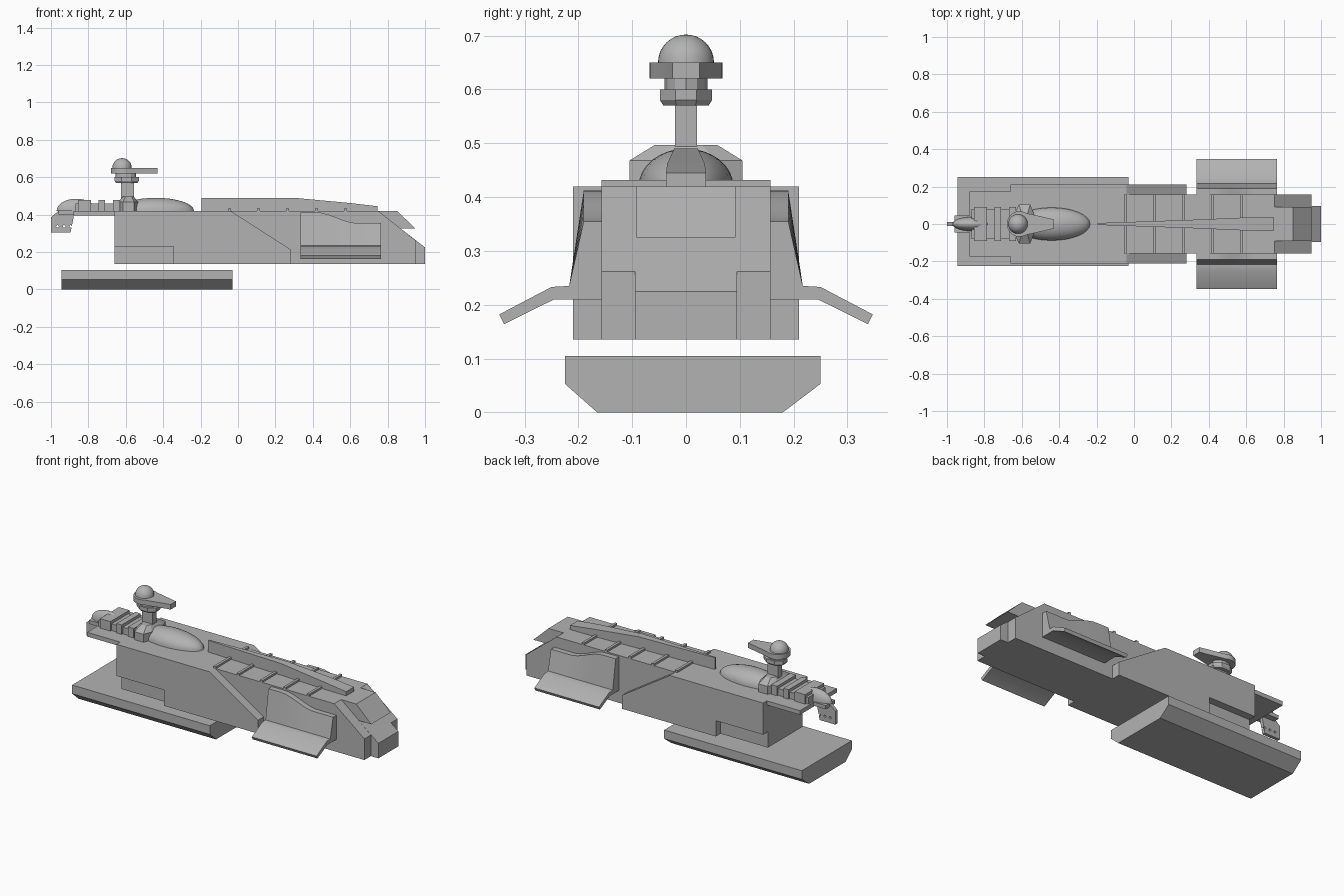
import bpy, bmesh
from math import sin, cos, pi, radians
from mathutils import Vector, Matrix

cube = bpy.data.objects.get("Cube")
if cube:
    bpy.data.objects.remove(cube, do_unlink=True)

grey = bpy.data.materials.new("hull_grey")
grey.use_nodes = True
tone = (0.45, 0.45, 0.45, 1)
grey.diffuse_color = tone
grey.node_tree.nodes["Principled BSDF"].inputs["Base Color"].default_value = tone


def finish(name, bm, smooth=False):
    bmesh.ops.recalc_face_normals(bm, faces=bm.faces)
    mesh = bpy.data.meshes.new(name)
    bm.to_mesh(mesh)
    bm.free()
    mesh.materials.append(grey)
    obj = bpy.data.objects.new(name, mesh)
    bpy.context.collection.objects.link(obj)
    if smooth:
        bpy.ops.object.select_all(action='DESELECT')
        obj.select_set(True)
        bpy.context.view_layer.objects.active = obj
        bpy.ops.object.shade_smooth_by_angle(angle=radians(35))
    return obj


def loft(name, sections, smooth=False):
    """Skin equal-length closed sections and cap both ends."""
    bm = bmesh.new()
    rings = [[bm.verts.new(p) for p in s] for s in sections]
    n = len(rings[0])
    for a, b in zip(rings, rings[1:]):
        for i in range(n):
            j = (i + 1) % n
            bm.faces.new((a[i], a[j], b[j], b[i]))
    bm.faces.new(rings[0])
    bm.faces.new(rings[-1])
    return finish(name, bm, smooth)


def side_prism(name, profile, y0, y1):
    return loft(name, [[(x, y, z) for x, z in profile] for y in (y0, y1)])


def box(name, x0, x1, half_y, z0, z1):
    return side_prism(name, [(x0, z0), (x1, z0), (x1, z1), (x0, z1)], -half_y, half_y)


def stack(name, cx, outline, levels, smooth=False):
    """Stack a plan outline at heights, each with its own scale."""
    return loft(name, [[(cx + x * s, y * s, z) for x, y in outline] for z, s in levels], smooth)


def oval(rx, ry, n, turn=0.0):
    return [(rx * cos(turn + 2 * pi * i / n), ry * sin(turn + 2 * pi * i / n)) for i in range(n)]


def half_dome(name, cx, z, rx, ry, rz):
    bm = bmesh.new()
    bmesh.ops.create_uvsphere(bm, u_segments=32, v_segments=16, radius=1)
    geom = bm.verts[:] + bm.edges[:] + bm.faces[:]
    cut = bmesh.ops.bisect_plane(bm, geom=geom, dist=0.0001, plane_co=(0, 0, 0),
                                 plane_no=(0, 0, 1), clear_inner=True)
    rim = [e for e in bm.edges if e.is_boundary]
    bmesh.ops.contextual_create(bm, geom=rim)
    bmesh.ops.transform(bm, verts=bm.verts,
                        matrix=Matrix.Translation((cx, 0, z)) @ Matrix.Diagonal((rx, ry, rz, 1)))
    return finish(name, bm, True)


DECK, BOTTOM = 0.42, 0.135

# Lower platform with chamfered underside
keel = [(-0.165, 0), (0.18, 0), (0.25, 0.053), (0.25, 0.105), (-0.225, 0.105), (-0.225, 0.053)]
loft("lower_platform", [[(x, y, z) for y, z in keel] for x in (-0.945, -0.03)])

# Wide rear hull with a recessed lower corner, and the narrow forward hull
side_prism("rear_hull", [(-0.66, 0.23), (-0.66, DECK), (-0.04, DECK), (0.28, 0.215),
                         (0.28, BOTTOM), (-0.345, BOTTOM), (-0.345, 0.23)], -0.21, 0.21)
box("rear_hull_core", -0.66, -0.34, 0.165, BOTTOM, 0.235)
side_prism("forward_hull", [(-0.1, BOTTOM), (-0.1, DECK), (0.75, DECK), (0.95, 0.262),
                            (0.95, BOTTOM)], -0.157, 0.157)
side_prism("nose_block", [(0.7, BOTTOM), (0.7, 0.4), (0.86, 0.333), (1.0, 0.225),
                          (1.0, BOTTOM)], -0.095, 0.095)
side_prism("nose_visor", [(0.74, DECK), (0.85, DECK), (0.95, 0.325), (0.85, 0.325)], -0.092, 0.092)
box("stern_deck", -0.88, -0.66, 0.175, 0.395, DECK)

# Deck ribs and tapered central fin
for i in range(5):
    x = -0.045 + i * 0.155
    box(f"deck_rib_{i + 1}", x - 0.008, x + 0.008, 0.157, DECK - 0.005, 0.432)
fin = []
for x, half, top in ((-0.195, 0.005, 0.49), (0.3, 0.022, 0.49), (0.6, 0.035, 0.462), (0.745, 0.037, 0.445)):
    fin.append([(x, -half, DECK), (x, half, DECK), (x, half, top), (x, -half, top)])
loft("deck_fin", fin)

# Side sponsons: crest falls in a soft curve toward the nose, skirt droops outward
for side, label in ((1, "rear"), (-1, "front")):
    sections = []
    for i in range(13):
        t = i / 12
        x = 0.335 + 0.43 * t
        u = min(max((t - 0.2) / 0.5, 0), 1)
        crest = 0.412 - 0.057 * u * u * (3 - 2 * u)
        half = [(0.15, crest), (0.19, crest), (0.217, 0.235), (0.25, 0.233), (0.347, 0.182),
                (0.338, 0.164), (0.245, 0.21), (0.15, 0.21)]
        sections.append([(x, side * y, z) for y, z in half])
    loft(f"{label}_sponson", sections, True)

# Streamlined dome and faceted collar at the tower foot
half_dome("deck_dome", -0.44, DECK, 0.205, 0.088, 0.07)
collar = [(0.05, 0.055), (0.03, 0.105), (-0.03, 0.105), (-0.055, 0.055),
          (-0.055, -0.055), (-0.03, -0.105), (0.03, -0.105), (0.05, -0.055)]
stack("tower_collar", -0.585, collar, [(DECK, 1), (0.468, 1), (0.497, 0.55)])

# Tower
box("tower_post", -0.625, -0.555, 0.02, 0.48, 0.58)
stack("lower_tower_disc", -0.595, oval(0.07, 0.052, 8, pi / 8), [(0.57, 0.88), (0.58, 1), (0.6, 1)])
stack("tower_neck", -0.6, oval(0.055, 0.04, 12), [(0.6, 1), (0.625, 1)])
arc = [(0.068 * cos(a), 0.068 * sin(a)) for a in (radians(60 + 15 * i) for i in range(17))]
stack("tower_bridge", -0.612, arc + [(0.182, -0.025), (0.182, 0.025)], [(0.62, 1), (0.65, 1)], True)
half_dome("tower_dome", -0.62, 0.65, 0.052, 0.052, 0.052)

# Stern machinery bed with cross bars
box("stern_bed", -0.87, -0.63, 0.08, DECK, 0.46)
for i, (x0, x1) in enumerate(((-0.855, -0.785), (-0.745, -0.71), (-0.668, -0.63))):
    box(f"stern_bar_{i + 1}", x0, x1, 0.09, DECK, 0.477)

# Stern pod, its bracket, and the hanging tail fin with three holes
half_dome("stern_pod", -0.865, DECK, 0.105, 0.038, 0.065)
box("stern_bracket", -0.96, -0.87, 0.045, 0.4, DECK + 0.002)
tail = side_prism("tail_fin", [(-1.0, 0.305), (-0.895, 0.305), (-0.88, 0.38), (-0.88, DECK),
                               (-0.96, DECK), (-1.0, 0.385)], -0.01, 0.01)
bm = bmesh.new()
for x in (-0.965, -0.93, -0.895):
    bmesh.ops.create_cone(bm, cap_ends=True, segments=12, radius1=0.007, radius2=0.007, depth=0.06,
                          matrix=Matrix.Translation((x, 0, 0.337)) @ Matrix.Rotation(pi / 2, 4, 'X'))
cutter = finish("hole_cutter", bm)
cutter.hide_render = True
cutter.hide_set(True)
holes = tail.modifiers.new("holes", 'BOOLEAN')
holes.operation = 'DIFFERENCE'
holes.object = cutter
